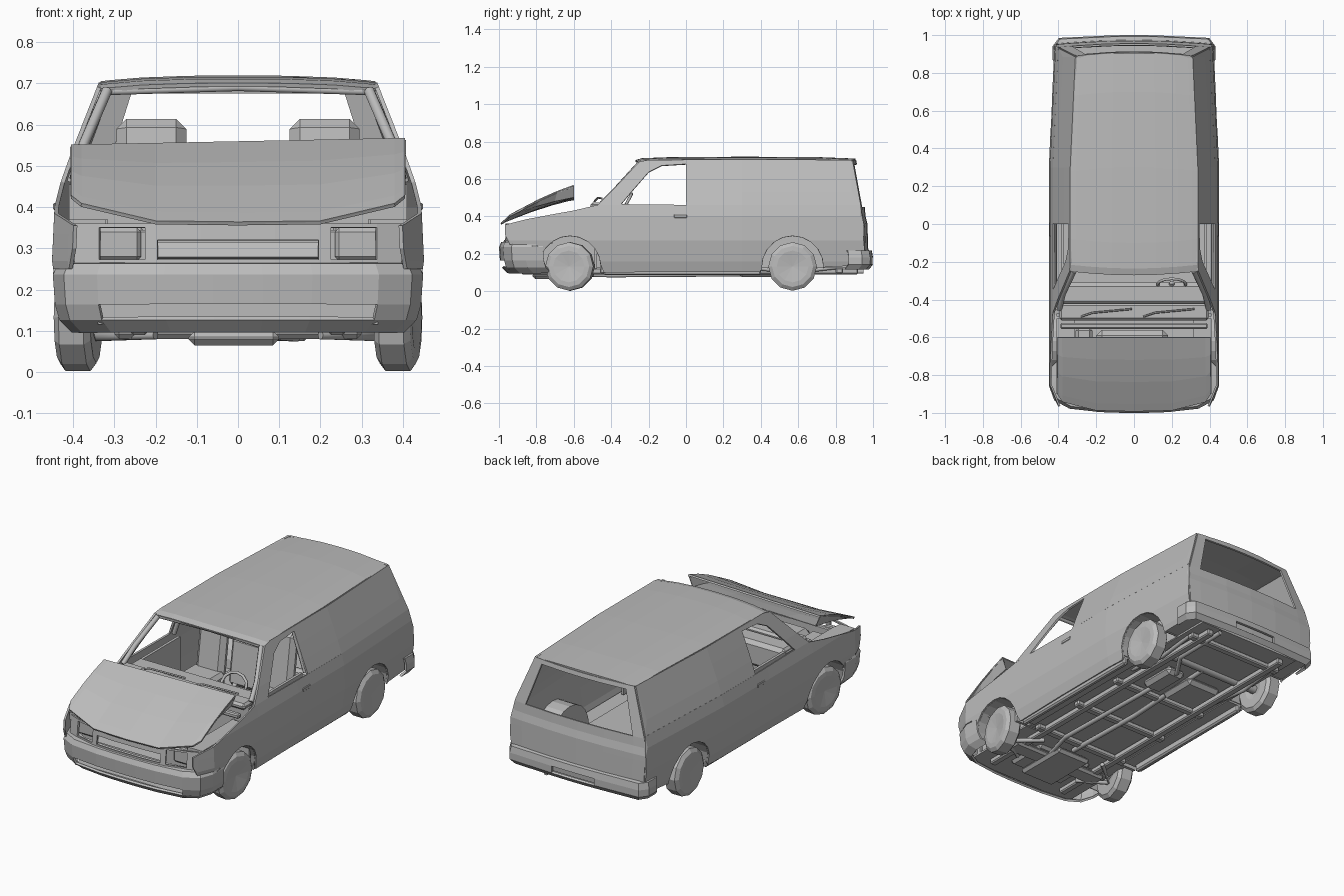
import bpy, bmesh, math
from mathutils import Matrix, Vector

cube = bpy.data.objects.get("Cube")
if cube:
    bpy.data.objects.remove(cube, do_unlink=True)

grey = bpy.data.materials.new("plain_grey")
grey.use_nodes = True
grey.diffuse_color = (0.5, 0.5, 0.5, 1)
grey.node_tree.nodes["Principled BSDF"].inputs["Base Color"].default_value = (0.5, 0.5, 0.5, 1)


def finish(name, bm, thick=0, mirror=False):
    me = bpy.data.meshes.new(name)
    bmesh.ops.recalc_face_normals(bm, faces=bm.faces)
    bm.to_mesh(me)
    bm.free()
    me.materials.append(grey)
    ob = bpy.data.objects.new(name, me)
    bpy.context.collection.objects.link(ob)
    if thick:
        mod = ob.modifiers.new("Thickness", 'SOLIDIFY')
        mod.thickness, mod.offset = thick, 0
    if mirror:
        ob.modifiers.new("Mirror", 'MIRROR')
    return ob


def grid(name, rows, skip=None, thick=0.01, mirror=False):
    """Sheet through rows of points; skip(centre) leaves a hole."""
    bm = bmesh.new()
    vs = [[bm.verts.new(p) for p in row] for row in rows]
    for a, b in zip(vs, vs[1:]):
        for i in range(len(a) - 1):
            quad = (a[i], a[i + 1], b[i + 1], b[i])
            mid = sum((v.co for v in quad), Vector()) / 4
            if not (skip and skip(mid)):
                bm.faces.new(quad)
    bmesh.ops.remove_doubles(bm, verts=bm.verts, dist=0.0005)
    return finish(name, bm, thick, mirror)


def box(name, lo, hi, bevel=0, mirror=False, tilt=0):
    lo, hi = Vector(lo), Vector(hi)
    bm = bmesh.new()
    bmesh.ops.create_cube(bm, size=1)
    size = hi - lo
    for v in bm.verts:
        v.co = Vector(a * b for a, b in zip(v.co, size))
    if bevel:
        bmesh.ops.bevel(bm, geom=bm.edges[:], offset=bevel, segments=1, affect='EDGES')
    bmesh.ops.transform(bm, verts=bm.verts,
                        matrix=Matrix.Translation((lo + hi) / 2) @ Matrix.Rotation(tilt, 4, 'X'))
    return finish(name, bm, 0, mirror)


def pipe(name, pts, r):
    cu = bpy.data.curves.new(name, 'CURVE')
    cu.dimensions, cu.bevel_depth, cu.bevel_resolution, cu.use_fill_caps = '3D', r, 1, True
    sp = cu.splines.new('POLY')
    sp.points.add(len(pts) - 1)
    for p, co in zip(sp.points, pts):
        p.co = (*co, 1)
    cu.materials.append(grey)
    ob = bpy.data.objects.new(name, cu)
    bpy.context.collection.objects.link(ob)
    return ob


def interp(table, t):
    for (a, u), (b, v) in zip(table, table[1:]):
        if t <= b:
            return u + (v - u) * max(0, (t - a) / (b - a))
    return table[-1][1]


# Half width of the body at any point of its side
SECTION = [(.09, .41), (.16, .43), (.27, .446), (.40, .440), (.46, .425), (.53, .40), (.70, .333)]


def width(y, z):
    w = interp(SECTION, z)
    return w - interp([(-.97, .05), (-.85, 0), (.3, 0), (.95, .03)], y)


def rear_y(z, f):
    return interp([(.14, .965), (.21, .97), (.36, .965), (.40, .955), (.46, .95), (.70, .905)], z) - .02 * f * f


FRONT, REAR = -.62, .57


def arch(cy, z0, r=.165):
    """Wheel opening from its front foot to its rear foot."""
    a0 = math.asin((z0 - .13) / r)
    return [(cy - r * math.cos(t), .13 + r * math.sin(t))
            for t in (a0 + (math.pi - 2 * a0) * i / 10 for i in range(11))]


def side(name, bottom, top, levels):
    """Body side between a lower and an upper outline, bent to the body width."""
    rows = []
    for y in sorted({y for y, z in bottom + top}):
        lo, hi = interp(bottom, y), interp(top, y)
        zs = [min(max(z, lo), hi) for z in levels]
        rows.append([(width(y, z), y, z) for z in zs])
    grid(name, rows, None, .01, True)


# Body sides: fender, door and cargo panel below the belt, then pillars above it
side("lower_side",
     [(-.965, .30), (-.94, .25), (-.80, .25), (-.787, .14)] + arch(FRONT, .14)[1:]
     + [(-.44, .10), (-.1, .105), (.395, .105)] + arch(REAR, .12) + [(.745, .13), (.95, .14)],
     [(-.965, .355), (-.85, .385), (-.6, .43), (-.45, .465), (0, .46), (.3, .46), (.93, .46), (.95, .36)],
     (.10, .16, .215, .27, .335, .40, .465))
side("upper_side",
     [(-.47, .46), (-.35, .46), (-.3, .52), (-.2, .635), (-.13, .67), (0, .678), (.002, .46), (.93, .46)],
     [(-.47, .46), (-.40, .53), (-.25, .69), (-.2, .70), (.3, .70), (.7, .70), (.885, .70), (.93, .46)],
     (.46, .53, .615, .70))

# Roof
FR = [-1, -.93, -.7, -.35, 0, .35, .7, .93, 1]
roof_line = [(-.27, .682), (-.235, .692), (-.1, .697), (.3, .70), (.7, .698), (.905, .69)]
grid("roof", [[(f * width(y, .70), y + (.02 * f * f if y < 0 else -.02 * f * f),
                z + .014 * (1 - abs(f) ** 3)) for f in FR] for y, z in roof_line])

# Tailgate with an open window
FT = [-1, -.83, -.4, 0, .4, .83, 1]
grid("tailgate", [[(f * width(.95, z), rear_y(z, f), z) for f in FT]
                  for z in (.70, .676, .45, .40, .36, .33, .21, .14)],
     lambda c: .46 < c.z < .66 and abs(c.x) < .3)


# Bumpers wrap round the ends of the body
def bumper(name, half, levels, skip):
    path = [(-x, y) for x, y in half] + [(x, y) for x, y in reversed(half)]
    sign = 1 if half[-1][1] > 0 else -1
    grid(name, [[(x * (1 - i / .45), y - sign * i, z) for x, y in path] for z, i in levels], skip, .012)


bumper("front_bumper", [(.443, -.765), (.443, -.86), (.418, -.93), (.34, -.972), (.18, -.99), (.06, -.994)],
       [(.262, .05), (.258, .01), (.235, 0), (.165, .005), (.13, .015), (.10, .045)],
       lambda c: .131 < c.z < .164 and abs(c.x) < .34)
bumper("rear_bumper", [(.425, .87), (.425, .94), (.395, .98), (.13, .992), (.05, .994)],
       [(.218, .05), (.212, .005), (.18, 0), (.145, 0), (.12, .02)],
       lambda c: .146 < c.z < .179 and abs(c.x) < .12)

# Nose panel with empty lamp and grille openings
XN = [.395, .335, .225, .195, .09]
XN = [-x for x in XN] + XN[::-1]
grid("nose_panel", [[(x, -.972 + .06 * abs(x / .39) ** 3 + (z - .25) * .1, z) for x in XN]
                    for z in (.25, .272, .32, .35, .36)],
     lambda c: (.225 < abs(c.x) < .335 and .272 < c.z < .35) or (abs(c.x) < .19 and .272 < c.z < .32))
box("lamp_housing", (.235, -.91, .27), (.36, -.87, .35), .01, True)
box("radiator", (-.34, -.89, .12), (.34, -.86, .345), .005)
box("grille_bar", (-.2, -.945, .275), (.2, -.935, .315), 0, tilt=-.4)

# Raised bonnet with a sagging inner panel
hood_cols = [(-.405, -.90), (-.38, -.94), (-.2, -.985), (0, -.99), (.2, -.985), (.38, -.94), (.405, -.90)]


def bonnet(name, sag, thick):
    rows = []
    for t in (0, .1, .4, .7, 1):
        row = []
        for x, y0 in hood_cols:
            y = y0 + (-.6 - y0) * t
            z = .36 + (y + .99) * .5 + .02 * (1 - t) * (abs(x) > .3) + .01 * math.sin(t * math.pi) + .02 * x * t
            row.append((x, y, z - sag * t * (abs(x) < .39)))
        rows.append(row)
    grid(name, rows, None, thick)


bonnet("bonnet", 0, .01)
bonnet("bonnet_inner_panel", .06, .004)

# Engine bay
box("firewall", (-.41, -.49, .12), (.41, -.475, .455))
box("bay_floor", (-.34, -.95, .115), (.34, -.48, .125))
box("inner_wheel_wall", (.315, -.86, .12), (.325, -.48, .37), 0, True)
box("engine", (-.2, -.84, .10), (.18, -.56, .34), .03)
box("battery", (.23, -.82, .25), (.31, -.7, .36), .008)
box("air_filter", (-.31, -.8, .25), (-.22, -.55, .35), .015)
box("inner_wing", (.32, -.9, .33), (.41, -.50, .37), 0, True)
box("bay_crossbar", (-.39, -.555, .41), (.39, -.525, .435), .006)
box("cowl", (-.395, -.51, .44), (.395, -.42, .475), .012)
for x in (-.28, .05):
    pipe("wiper", [(x, -.49, .48), (x + .06, -.47, .50), (x + .27, -.45, .495)], .005)

# Cabin
box("dashboard", (-.39, -.43, .32), (.39, -.31, .462), .02)
box("seat_base", (.11, -.24, .17), (.31, .06, .31), .02, True)
box("seat_back", (.125, .05, .24), (.295, .115, .615), .025, True, tilt=-.15)
box("centre_seat_back", (-.10, .06, .24), (.10, .12, .50), .02, tilt=-.15)
pipe("steering_column", [(.2, -.38, .40), (.2, -.31, .465)], .014)
ring = [(math.cos(i * math.tau / 12), math.sin(i * math.tau / 12)) for i in range(13)]
pipe("steering_wheel", [(.2 + .075 * c, -.32 + .03 * s, .465 + .055 * s) for c, s in ring], .008)
for s in (-1, 1):
    pipe("windscreen_pillar", [(s * .395, -.45, .47), (s * .375, -.37, .55), (s * .318, -.25, .682)], .014)
    pipe("door_pillar", [(s * .405, .015, .46), (s * .33, .015, .68)], .012)
pipe("windscreen_header", [(-.318, -.245, .68), (0, -.25, .69), (.318, -.245, .68)], .01)
box("door_lining", (.37, -.43, .14), (.385, .02, .45), 0, True)

# Door handles and small side fittings
box("door_handle", (.436, -.065, .392), (.448, .005, .41), .003, True)
box("side_repeater", (.434, -.825, .22), (.448, -.79, .245), .003, True)

# Wheel housings and wheels
for cy, label in ((FRONT, "front"), (REAR, "rear")):
    grid(label + "_wheel_housing", [[(.32, cy, .13), (.32, y, z), (width(y, z) - .004, y, z)]
                                    for y, z in arch(cy, .13, .167)], None, .006, True)
TYRE = [(.036, 0), (.046, .085), (.044, .11), (.03, .13),
        (-.03, .13), (-.045, .11), (-.045, .06), (-.03, 0)]
for label, cy in (("front", FRONT), ("rear", REAR)):
    for s, hand in ((1, "left"), (-1, "right")):
        turn = [i * math.tau / 12 for i in range(13)]
        wheel = grid(label + "_" + hand + "_wheel",
                     [[(s * x, r * math.cos(a), r * math.sin(a)) for x, r in TYRE] for a in turn], None, 0)
        wheel.location = (s * .388, cy, .132)
        wheel.rotation_euler.z = -.14 if label == "front" else 0

# Floor and underbody
box("floor", (-.32, -.48, .125), (.32, .95, .14))
box("mid_floor", (.31, -.45, .12), (.41, .40, .135), 0, True)
box("rear_floor", (.31, .74, .135), (.40, .94, .15), 0, True)
box("sill", (.375, -.44, .085), (.405, .40, .13), .008, True)
box("chassis_rail", (.22, -.88, .09), (.26, .92, .125), .006, True)
for y in (-.44, -.12, .2, .82):
    box("cross_member", (-.3, y - .02, .095), (.3, y + .02, .125), .006)
box("engine_tray", (-.12, -.82, .065), (.1, -.5, .10), .015)
box("front_subframe", (-.3, -.7, .08), (.3, -.6, .11), .012)
box("fuel_tank", (-.2, .25, .08), (.02, .48, .125), .02)
box("silencer", (.06, .28, .075), (.18, .5, .125), .02)
pipe("rear_axle", [(-.36, REAR, .13), (.36, REAR, .13)], .025)
pipe("front_axle", [(-.36, FRONT, .125), (.36, FRONT, .125)], .016)
pipe("drive_shaft", [(0, -.5, .10), (0, .0, .09), (0, REAR, .12)], .014)
pipe("exhaust", [(.08, -.6, .09), (.14, -.4, .085), (.12, .3, .09), (.12, .5, .09),
                 (.2, .62, .10), (.2, .95, .105)], .013)
for s in (-1, 1):
    pipe("leaf_spring", [(s * .28, .32, .13), (s * .28, REAR, .10), (s * .28, .82, .13)], .012)
    pipe("lower_arm", [(s * .2, -.5, .09), (s * .35, FRONT, .085), (s * .2, -.72, .09)], .012)
